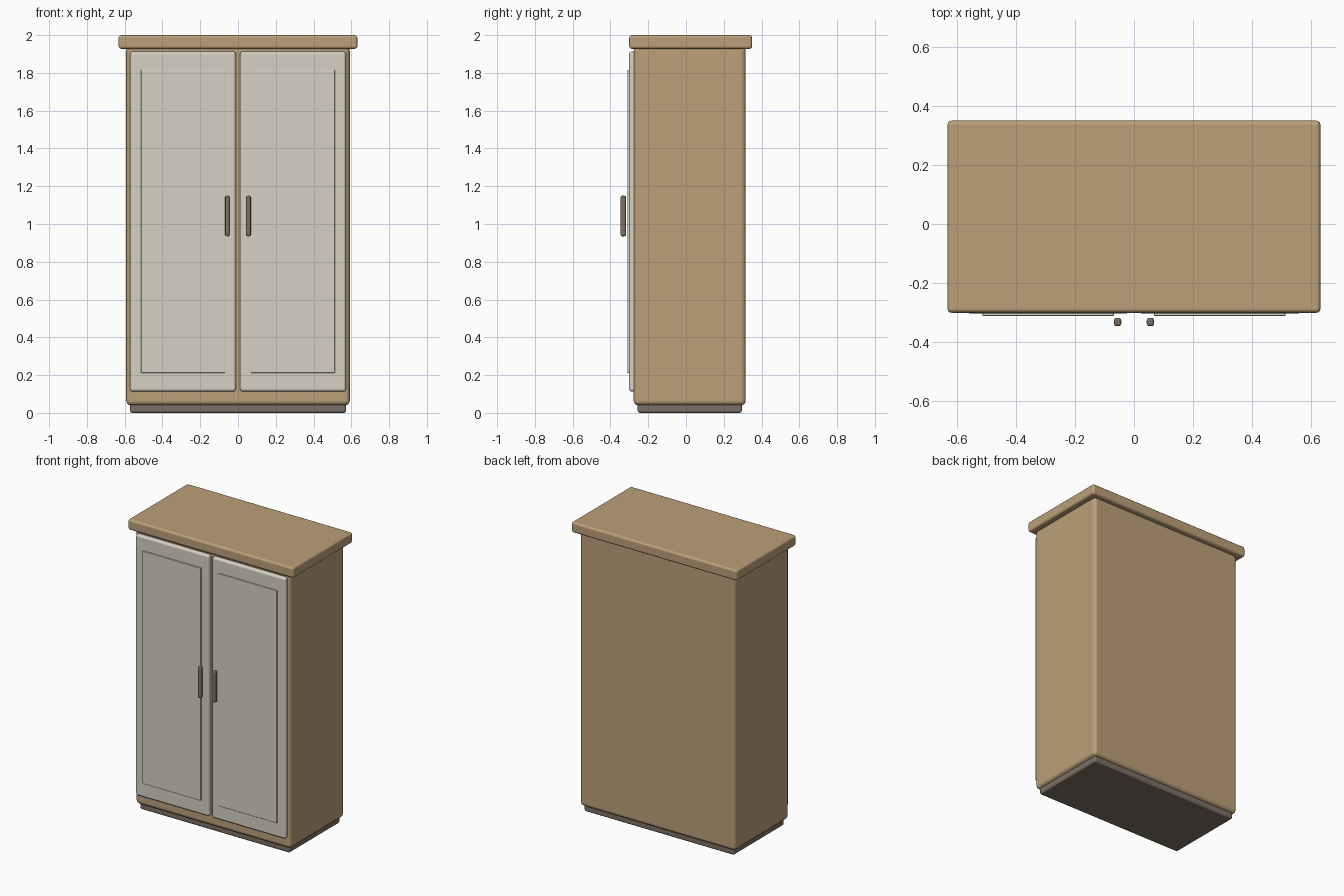
import bpy
import math
from mathutils import Vector

default = bpy.data.objects.get("Cube")
if default:
    bpy.data.objects.remove(default, do_unlink=True)


def make_material(name, rgb):
    mat = bpy.data.materials.new(name)
    mat.use_nodes = True
    mat.diffuse_color = (*rgb, 1)
    mat.node_tree.nodes["Principled BSDF"].inputs["Base Color"].default_value = (*rgb, 1)
    return mat


wood = make_material("warm wood", (0.50, 0.35, 0.19))
paint = make_material("cream paint", (0.67, 0.64, 0.55))
dark = make_material("dark brown", (0.20, 0.16, 0.13))


def rounded_box(name, low, high, radius, mat):
    """Box between two corners with rounded edges and smooth shading."""
    low, high = Vector(low), Vector(high)
    bpy.ops.mesh.primitive_cube_add(size=1, location=(low + high) / 2)
    obj = bpy.context.object
    obj.name = name
    obj.scale = high - low
    bpy.ops.object.transform_apply(location=False, rotation=False, scale=True)
    bpy.ops.object.shade_smooth_by_angle(angle=math.radians(40))
    obj.data.materials.append(mat)
    bevel = obj.modifiers.new("Rounded edges", 'BEVEL')
    bevel.width = radius
    bevel.segments = 3
    bevel.harden_normals = True
    return obj


# Carcass, base and top board
rounded_box("plinth", (-0.572, -0.256, 0), (0.572, 0.296, 0.06), 0.012, dark)
rounded_box("cabinet_body", (-0.592, -0.277, 0.04), (0.592, 0.316, 1.94), 0.025, wood)
rounded_box("top_board", (-0.632, -0.301, 1.927), (0.632, 0.35, 2), 0.015, wood)

# Doors with raised panels and bar handles, one set per side
for side, sign in (("left", 1), ("right", -1)):
    def door_part(name, x, y, z, radius, mat):
        xs = sorted(sign * v for v in x)
        rounded_box(f"{side}_{name}", (xs[0], y[0], z[0]), (xs[1], y[1], z[1]), radius, mat)

    door_part("door", (0.011, 0.572), (-0.303, -0.265), (0.113, 1.913), 0.015, paint)
    door_part("door_panel", (0.068, 0.513), (-0.311, -0.29), (0.212, 1.816), 0.003, paint)
    door_part("handle", (0.043, 0.068), (-0.346, -0.318), (0.935, 1.15), 0.009, dark)
